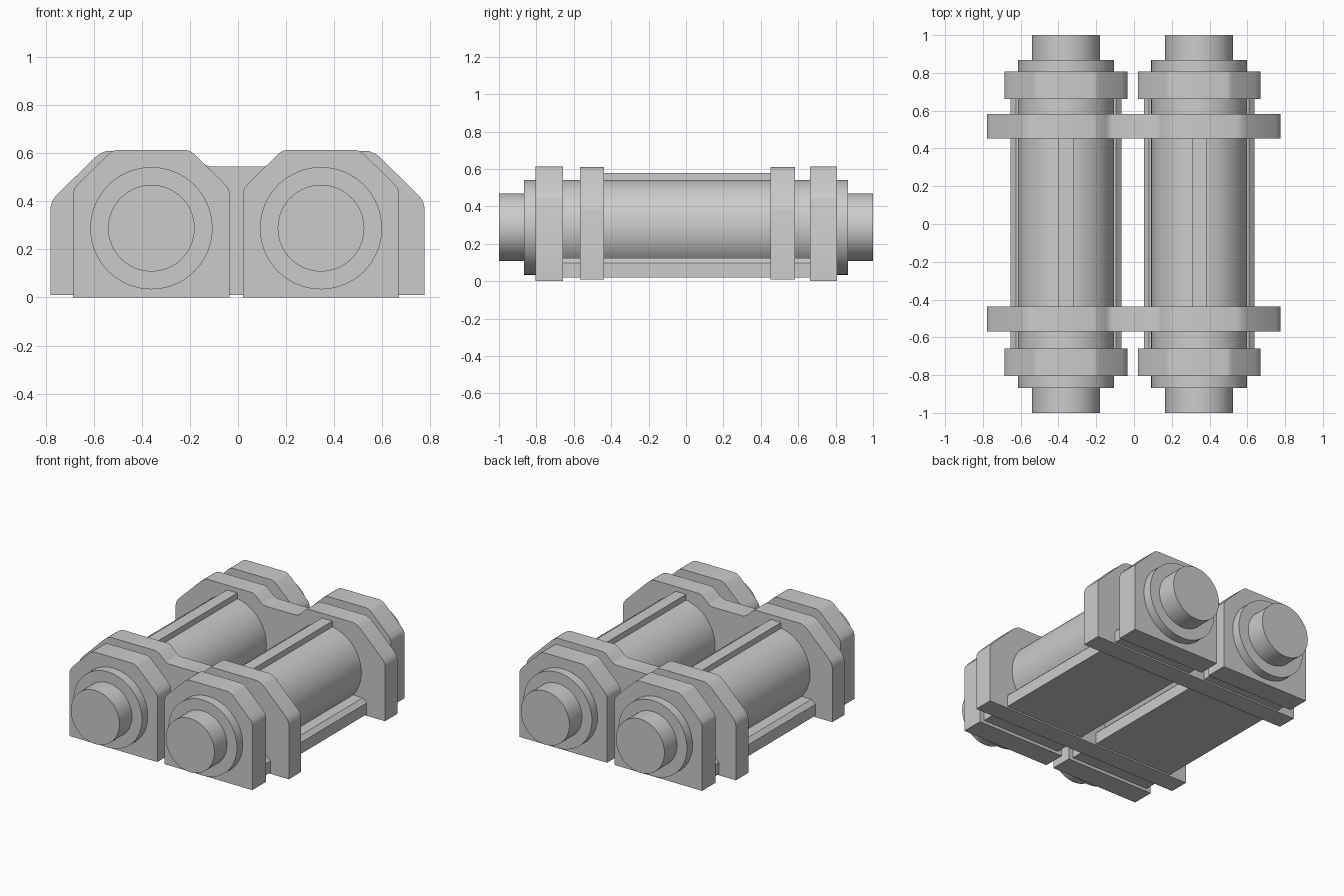
import bpy, bmesh, math
from mathutils import Matrix

if "Cube" in bpy.data.objects:
    bpy.data.objects.remove(bpy.data.objects["Cube"])


def finish(bm, name, smooth=True):
    bmesh.ops.recalc_face_normals(bm, faces=bm.faces)
    me = bpy.data.meshes.new(name)
    bm.to_mesh(me)
    bm.free()
    ob = bpy.data.objects.new(name, me)
    bpy.context.collection.objects.link(ob)
    if smooth:
        bpy.ops.object.select_all(action='DESELECT')
        ob.select_set(True)
        bpy.context.view_layer.objects.active = ob
        bpy.ops.object.shade_smooth_by_angle(angle=math.radians(30))
    return ob


def extrude(name, profile, y0, y1, smooth=True):
    """Extrude an (x, z) outline along y."""
    bm = bmesh.new()
    face = bm.faces.new([bm.verts.new((x, y0, z)) for x, z in profile])
    ext = bmesh.ops.extrude_face_region(bm, geom=[face])
    verts = [g for g in ext['geom'] if isinstance(g, bmesh.types.BMVert)]
    bmesh.ops.translate(bm, verts=verts, vec=(0, y1 - y0, 0))
    return finish(bm, name, smooth)


def rod(name, x, z, r, y0, y1):
    bm = bmesh.new()
    m = Matrix.Translation((x, (y0 + y1) / 2, z)) @ Matrix.Rotation(math.pi / 2, 4, 'X')
    bmesh.ops.create_cone(bm, cap_ends=True, segments=64, radius1=r, radius2=r,
                          depth=y1 - y0, matrix=m)
    return finish(bm, name)


def mirrored(half, cx=0.0):
    """Complete a right-hand outline (bottom to top) with its left mirror."""
    return [(cx + x, z) for x, z in half] + [(cx - x, z) for x, z in reversed(half)]


collar_half = [(0.325, 0), (0.325, 0.437), (0.318, 0.456), (0.295, 0.482),
               (0.176, 0.598), (0.162, 0.608), (0.145, 0.613)]
base_half = [(0.293, 0.02), (0.293, 0.096), (0.265, 0.123)]
strip_half = [(0.039, 0.5), (0.039, 0.577)]
bracket_half = [(0.777, 0.01), (0.777, 0.375), (0.771, 0.4), (0.755, 0.423),
                (0.592, 0.583), (0.572, 0.598), (0.545, 0.609), (0.21, 0.609),
                (0.19, 0.602), (0.145, 0.56), (0.13, 0.549), (0.112, 0.545)]

CZ = 0.288
for side, cx in (("left", -0.36), ("right", 0.345)):
    # Main tube and the thinner shaft through it
    rod(f"{side}_tube", cx, CZ, 0.254, -0.867, 0.867)
    rod(f"{side}_shaft", cx, CZ, 0.18, -1, 1)
    # Chamfered base bed and the top rib between the brackets
    extrude(f"{side}_base", mirrored(base_half, cx), -0.7, 0.7, False)
    extrude(f"{side}_top_rib", mirrored(strip_half, cx), -0.5, 0.5, False)
    # End collars
    extrude(f"{side}_front_collar", mirrored(collar_half, cx), -0.805, -0.658)
    extrude(f"{side}_back_collar", mirrored(collar_half, cx), 0.663, 0.808)

# Wide brackets tying both tubes together
bracket = mirrored(bracket_half, -0.002)
extrude("front_bracket", bracket, -0.568, -0.438)
extrude("back_bracket", bracket, 0.452, 0.583)
